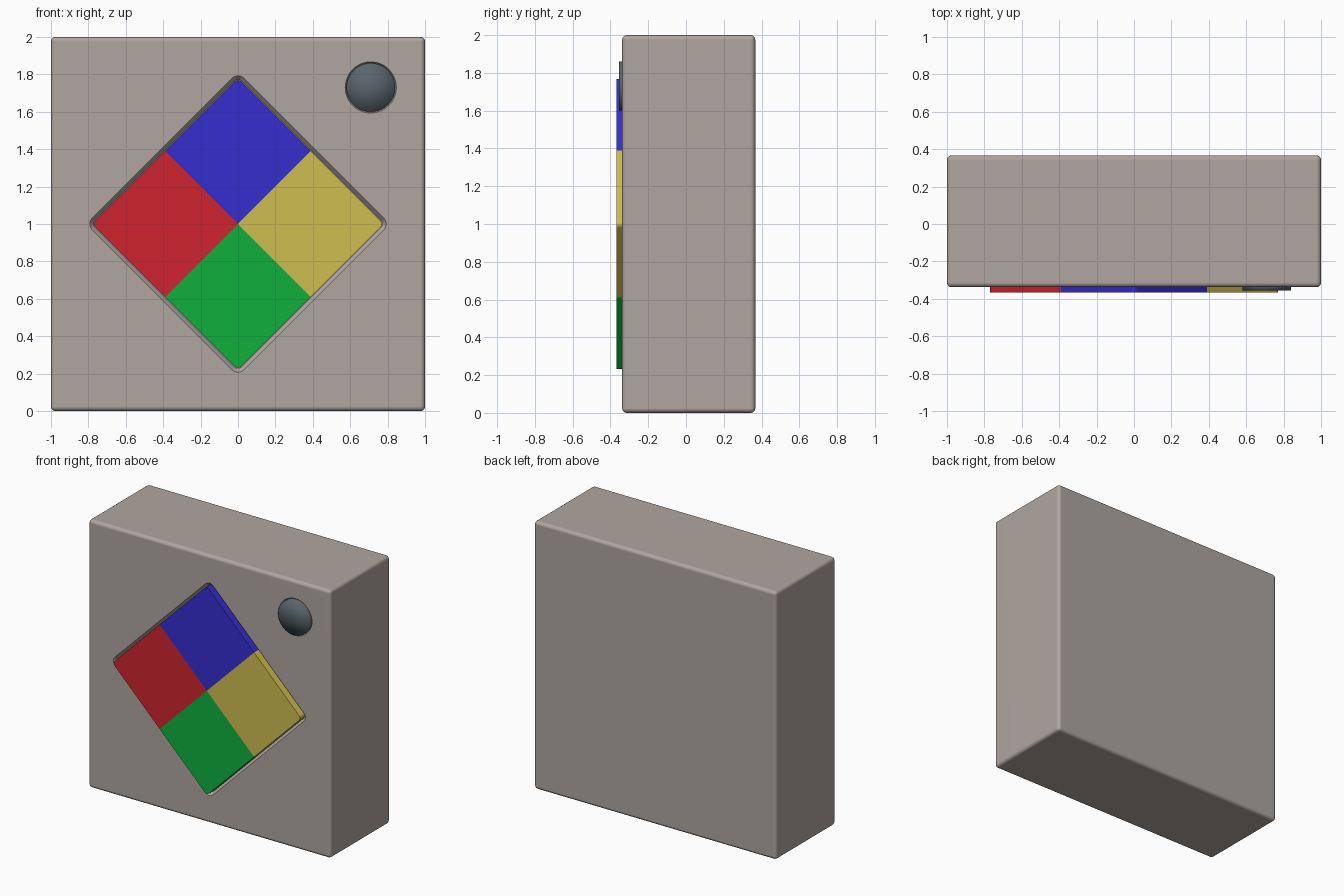
import bpy, bmesh
from math import radians, sin, cos, pi

old = bpy.data.objects.get("Cube")
if old:
    bpy.data.objects.remove(old, do_unlink=True)

FRONT, BACK = -0.338, 0.367      # body depth range
PLATE_FRONT = -0.367
BUTTON_X, BUTTON_Z = 0.71, 1.73


def material(name, rgb):
    m = bpy.data.materials.new(name)
    m.use_nodes = True
    m.diffuse_color = (*rgb, 1)
    m.node_tree.nodes["Principled BSDF"].inputs["Base Color"].default_value = (*rgb, 1)
    return m


def make_object(name, bm, mat=None):
    bmesh.ops.recalc_face_normals(bm, faces=bm.faces)
    mesh = bpy.data.meshes.new(name)
    bm.to_mesh(mesh)
    bm.free()
    ob = bpy.data.objects.new(name, mesh)
    bpy.context.collection.objects.link(ob)
    if mat:
        mesh.materials.append(mat)
    return ob


def loft(name, rings, mat=None):
    """Closed solid through (outline, y) rings, outlines being (x, z) lists."""
    bm = bmesh.new()
    loops = [[bm.verts.new((x, y, z)) for x, z in pts] for pts, y in rings]
    bm.faces.new(loops[0])
    bm.faces.new(loops[-1])
    for a, b in zip(loops, loops[1:]):
        for i in range(len(a)):
            j = (i + 1) % len(a)
            bm.faces.new((a[i], a[j], b[j], b[i]))
    return make_object(name, bm, mat)


def turn(pts, degrees):
    """Rotate points about the origin and move them to the panel centre."""
    c, s = cos(radians(degrees)), sin(radians(degrees))
    return [(u * c - v * s, 1 + u * s + v * c) for u, v in pts]


def corner_arc(half, r):
    return [(half - r + r * cos(t * pi / 12), half - r + r * sin(t * pi / 12))
            for t in range(7)]


def diamond(half, r):
    return [p for k in range(4) for p in turn(corner_arc(half, r), 90 * k - 45)]


def circle(r, n=48):
    return [(BUTTON_X + r * cos(2 * pi * i / n), BUTTON_Z + r * sin(2 * pi * i / n))
            for i in range(n)]


grey = material("warm grey", (0.43, 0.38, 0.35))
slate = material("slate", (0.10, 0.13, 0.15))

# Body: rounded slab
bm = bmesh.new()
bmesh.ops.create_cube(bm, size=1)
for v in bm.verts:
    v.co = (v.co.x * 2, (FRONT + BACK) / 2 + v.co.y * (BACK - FRONT), 1 + v.co.z * 2)
bmesh.ops.bevel(bm, geom=bm.edges[:], offset=0.025, segments=4, profile=0.5,
                affect='EDGES')
body = make_object("body", bm, grey)

# Chamfered recesses for the panel and the button
cutters = [
    loft("panel_recess", [(diamond(0.575, 0.045), FRONT - 0.002),
                          (diamond(0.553, 0.026), FRONT + 0.025),
                          (diamond(0.553, 0.026), FRONT + 0.06)]),
    loft("button_recess", [(circle(0.138), FRONT - 0.002),
                           (circle(0.131), FRONT + 0.01)]),
]
bpy.context.view_layer.objects.active = body
for cutter in cutters:
    mod = body.modifiers.new("recess", 'BOOLEAN')
    mod.operation = 'DIFFERENCE'
    mod.solver = 'EXACT'
    mod.object = cutter
    bpy.ops.object.modifier_apply(modifier=mod.name)
    bpy.data.objects.remove(cutter, do_unlink=True)

# Four coloured quarters of the diamond panel
quarters = [("yellow", 0, (0.62, 0.51, 0.08)), ("blue", 90, (0.036, 0.027, 0.62)),
            ("red", 180, (0.62, 0.017, 0.028)), ("green", 270, (0.005, 0.43, 0.046))]
HALF = 0.551
for colour, angle, rgb in quarters:
    outline = turn([(0, 0), (HALF, 0)] + corner_arc(HALF, 0.025) + [(0, HALF)],
                   angle - 45)
    loft(colour + "_quarter", [(outline, PLATE_FRONT), (outline, FRONT + 0.06)],
         material(colour, rgb))

# Round button, softly shaded from centre to rim
button = loft("button", [(circle(0.13), FRONT - 0.017), (circle(0.13), FRONT + 0.03)],
              slate)
bm = bmesh.new()
bm.from_mesh(button.data)
caps = [f for f in bm.faces if len(f.verts) > 4]
bmesh.ops.poke(bm, faces=caps)
bm.to_mesh(button.data)
bm.free()
button.data.shade_smooth()

# Smooth the rounded edges of the body, keeping its big faces flat
bpy.ops.object.select_all(action='DESELECT')
body.select_set(True)
bpy.ops.object.shade_smooth_by_angle(angle=radians(35))
weighted = body.modifiers.new("flat_faces", 'WEIGHTED_NORMAL')
weighted.keep_sharp = True
